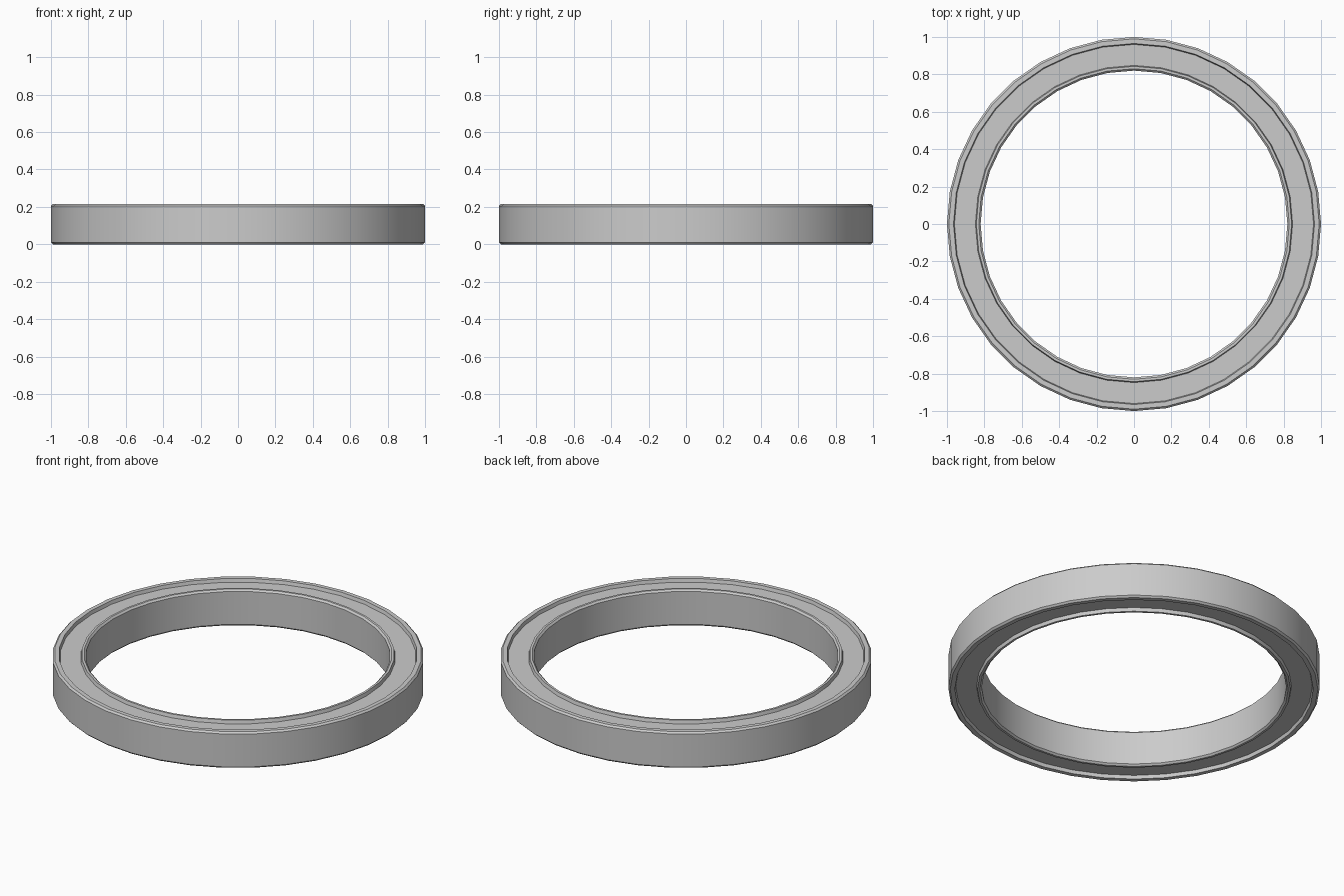
import bpy, bmesh, math

cube = bpy.data.objects.get("Cube")
if cube:
    bpy.data.objects.remove(cube, do_unlink=True)

HEIGHT = 0.215
BEVEL = 0.01
DEPTH = 0.02      # depth of the face grooves
SEGMENTS = 36

# Single steel-grey material
steel = bpy.data.materials.new("steel_grey")
steel.use_nodes = True
grey = (0.6, 0.6, 0.6, 1)
steel.diffuse_color = grey
steel.node_tree.nodes["Principled BSDF"].inputs["Base Color"].default_value = grey


def lathe(name, profile):
    """Revolve a closed (radius, z) profile around the z axis."""
    bm = bmesh.new()
    rings = []
    for i in range(SEGMENTS):
        a = math.tau * i / SEGMENTS
        rings.append([bm.verts.new((r * math.cos(a), r * math.sin(a), z))
                      for r, z in profile])
    n = len(profile)
    for i in range(SEGMENTS):
        a, b = rings[i], rings[(i + 1) % SEGMENTS]
        for j in range(n):
            k = (j + 1) % n
            bm.faces.new((a[j], b[j], b[k], a[k]))
    bmesh.ops.recalc_face_normals(bm, faces=bm.faces)
    mesh = bpy.data.meshes.new(name)
    bm.to_mesh(mesh)
    bm.free()
    mesh.materials.append(steel)
    obj = bpy.data.objects.new(name, mesh)
    bpy.context.collection.objects.link(obj)
    bpy.ops.object.select_all(action='DESELECT')
    obj.select_set(True)
    bpy.context.view_layer.objects.active = obj
    bpy.ops.object.shade_smooth_by_angle(angle=math.radians(30))
    return obj


# Upper half of the section: outer rim, recessed face, inner rim
outer, groove_out, groove_in, inner = 1.0, 0.965, 0.848, 0.82
top = [(outer, HEIGHT - BEVEL), (outer - BEVEL, HEIGHT),
       (groove_out, HEIGHT), (groove_out - 0.005, HEIGHT - DEPTH),
       (groove_in, HEIGHT - DEPTH), (groove_in - 0.005, HEIGHT),
       (inner + BEVEL, HEIGHT), (inner, HEIGHT - BEVEL)]

# Mirror the half section to the underside
bottom = [(r, HEIGHT - z) for r, z in reversed(top)]
lathe("bearing_ring", top + bottom)
